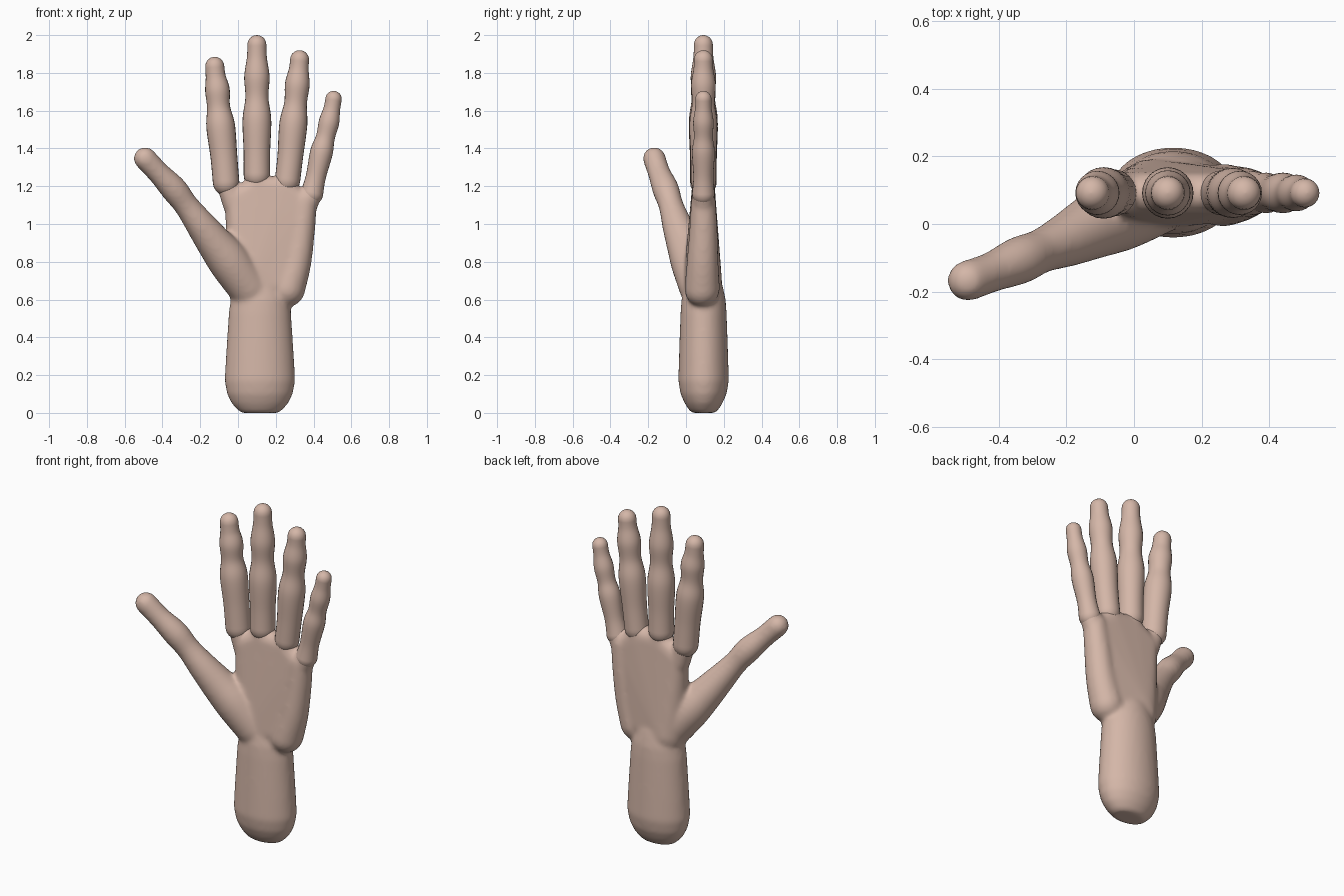
import bpy, bmesh, math
from mathutils import Vector

if "Cube" in bpy.data.objects:
    bpy.data.objects.remove(bpy.data.objects["Cube"])

skin = bpy.data.materials.new("skin")
skin.diffuse_color = (0.66, 0.47, 0.39, 1)
skin.use_nodes = True
skin.node_tree.nodes["Principled BSDF"].inputs["Base Color"].default_value = skin.diffuse_color


def spline(keys, steps=6):
    """Catmull-Rom through tuples of numbers."""
    out = []
    for i in range(len(keys) - 1):
        quad = [keys[max(i - 1, 0)], keys[i], keys[i + 1], keys[min(i + 2, len(keys) - 1)]]
        for s in range(steps):
            t = s / steps
            out.append(tuple(0.5 * (2 * b + (c - a) * t + (2 * a - 5 * b + 4 * c - d) * t * t
                                    + (3 * b - a - 3 * c + d) * t ** 3)
                             for a, b, c, d in zip(*quad)))
    return out + [tuple(keys[-1])]


def skin_rings(bm, rings, sides):
    """Join rings (centre, x axis, y axis) into a closed tube."""
    loops = [[bm.verts.new(c + u * math.cos(2 * math.pi * k / sides) + v * math.sin(2 * math.pi * k / sides))
              for k in range(sides)] for c, u, v in rings]
    for a, b in zip(loops, loops[1:]):
        for k in range(sides):
            n = (k + 1) % sides
            bm.faces.new((a[k], a[n], b[n], b[k]))
    bm.faces.new(loops[0][::-1])
    bm.faces.new(loops[-1])


def digit(bm, keys, sides=24):
    """Jointed round limb with domed ends; keys are (x, y, z, radius)."""
    pts = spline(keys)
    ps = [Vector(p[:3]) for p in pts]
    start, end = (ps[1] - ps[0]).normalized(), (ps[-1] - ps[-2]).normalized()
    dome = [math.radians(a) for a in (88, 70, 52, 35, 17)]
    chain = [(ps[0] - start * pts[0][3] * math.sin(a), start, pts[0][3] * math.cos(a)) for a in dome]
    for i, p in enumerate(ps):
        d = (ps[min(i + 1, len(ps) - 1)] - ps[max(i - 1, 0)]).normalized()
        chain.append((p, d, pts[i][3]))
    chain += [(ps[-1] + end * pts[-1][3] * math.sin(a), end, pts[-1][3] * math.cos(a)) for a in dome[::-1]]
    rings = []
    for p, d, r in chain:
        u = Vector((0, 1, 0)).cross(d).normalized()
        rings.append((p, u * r, d.cross(u) * r))
    skin_rings(bm, rings, sides)


def hull(bm, balls, sides=20):
    """Convex slab wrapped round balls (x, y, z, radius)."""
    verts = []
    for x, y, z, r in balls:
        for i in range(1, 10):
            lat = math.pi * i / 10
            for k in range(sides):
                lon = 2 * math.pi * k / sides
                verts.append(bm.verts.new((x + r * math.sin(lat) * math.cos(lon),
                                           y + r * math.sin(lat) * math.sin(lon),
                                           z + r * math.cos(lat))))
    bmesh.ops.convex_hull(bm, input=verts)
    loose = [v for v in bm.verts if not v.link_faces]
    bmesh.ops.delete(bm, geom=loose, context='VERTS')


def finish(bm, name):
    bmesh.ops.recalc_face_normals(bm, faces=bm.faces[:])
    for f in bm.faces:
        f.smooth = True
    me = bpy.data.meshes.new(name)
    bm.to_mesh(me)
    bm.free()
    me.materials.append(skin)
    ob = bpy.data.objects.new(name, me)
    bpy.context.collection.objects.link(ob)
    return ob


# Four fingers, swelling at the joints
Y = 0.092
fingers = {
    "index_finger": [(-0.063, 1.22, .07), (-0.075, 1.36, .071), (-0.092, 1.52, .076), (-0.103, 1.62, .061),
                     (-0.109, 1.71, .065), (-0.118, 1.78, .053), (-0.123, 1.835, .05)],
    "middle_finger": [(.1, 1.26, .07), (.1, 1.38, .07), (.1, 1.55, .076), (.1, 1.67, .061),
                      (.1, 1.78, .067), (.1, 1.88, .053), (.1, 1.95, .05)],
    "ring_finger": [(.262, 1.23, .067), (.277, 1.36, .068), (.293, 1.53, .074), (.305, 1.64, .06),
                    (.314, 1.74, .065), (.322, 1.82, .052), (.326, 1.87, .05)],
    "little_finger": [(.391, 1.16, .06), (.412, 1.25, .053), (.442, 1.38, .06), (.463, 1.46, .05),
                      (.482, 1.54, .054), (.497, 1.61, .044), (.506, 1.662, .043)],
}
for name, keys in fingers.items():
    bm = bmesh.new()
    digit(bm, [(x, Y, z, r) for x, z, r in keys])
    finish(bm, name)

# Forearm, palm and thumb, fused into one soft surface
bm = bmesh.new()
hull(bm, [(-.008, Y, 1.13, .062), (.1, Y, 1.2, .06), (.25, Y, 1.19, .06), (.345, Y, 1.1, .06),
          (.05, .088, .66, .105), (.25, .088, .68, .085)])
forearm = [(0, .095, .06), (.012, .115, .075), (.05, .15, .10), (.10, .174, .122), (.17, .187, .134),
           (.3, .18, .13), (.42, .172, .126), (.53, .165, .122), (.6, .155, .117), (.68, .13, .1),
           (.75, .09, .07), (.8, .03, .03)]
skin_rings(bm, [(Vector((.116, .093, z)), Vector((rx, 0, 0)), Vector((0, ry, 0))) for z, rx, ry in forearm], 40)
digit(bm, [(.06, .075, .66, .11), (-.045, .03, .80, .112), (-.125, -.01, .90, .096), (-.2, -.048, 1.0, .08),
           (-.275, -.08, 1.1, .066), (-.34, -.108, 1.185, .071), (-.42, -.142, 1.27, .06),
           (-.492, -.168, 1.347, .061)])
digit(bm, [(.262, .085, .655, .094), (.305, .088, .80, .084), (.335, Y, .98, .074), (.353, Y, 1.12, .066)])
# Knuckle stubs that web the fingers into the palm
for a, b in (((-.02, 1.1), (-.066, 1.24)), ((.1, 1.1), (.1, 1.28)), ((.23, 1.1), (.264, 1.26)),
             ((.34, 1.05), (.393, 1.17))):
    digit(bm, [(a[0], Y, a[1], .06), (b[0], Y, b[1], .058)])
body = finish(bm, "palm_thumb_and_forearm")
remesh = body.modifiers.new("fuse", 'REMESH')
remesh.mode = 'VOXEL'
remesh.voxel_size = 0.011
remesh.use_smooth_shade = True
soften = body.modifiers.new("soften", 'SMOOTH')
soften.factor = 0.5
soften.iterations = 14
